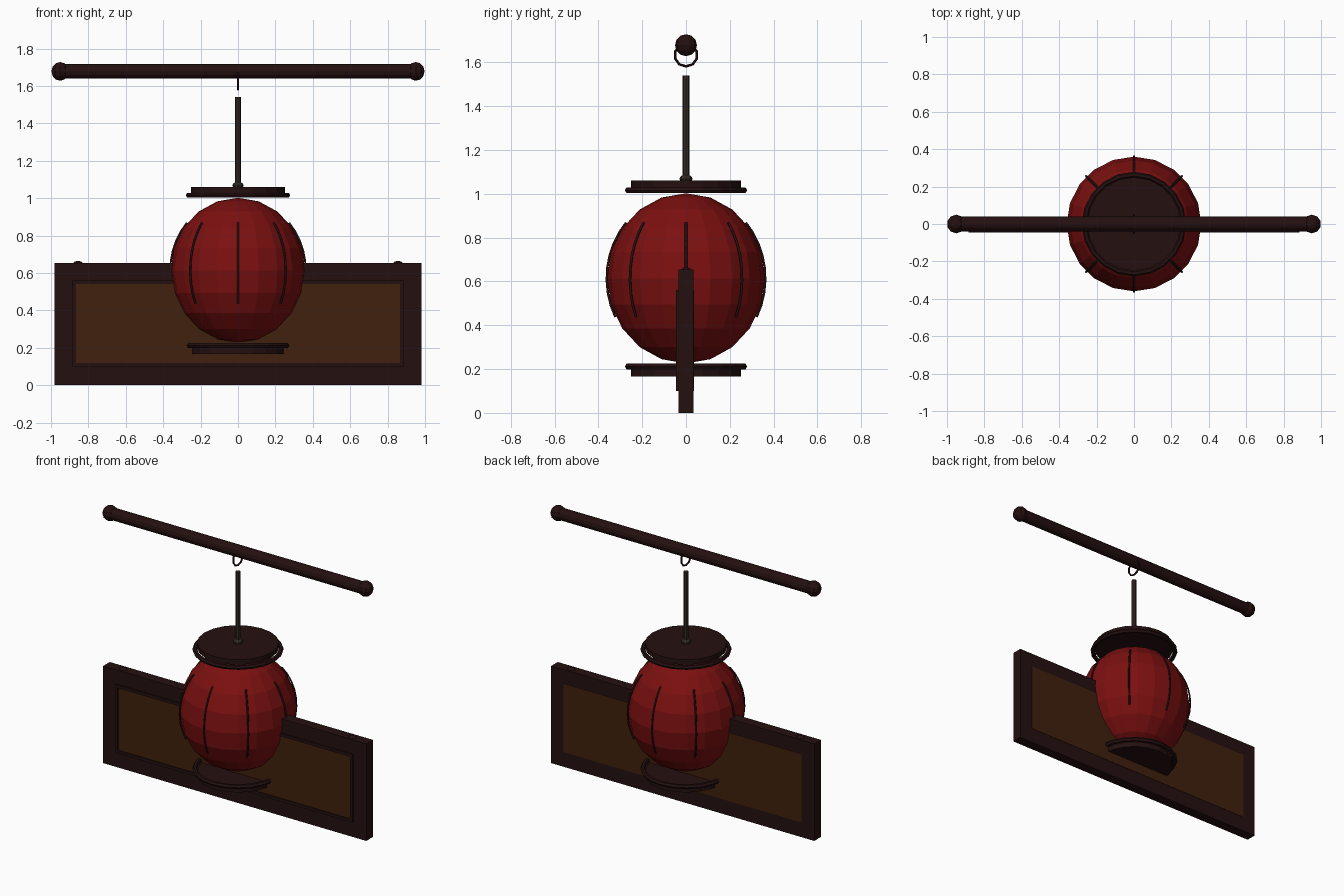
import bpy
from math import sin, cos, pi, radians

cube = bpy.data.objects.get("Cube")
if cube:
    bpy.data.objects.remove(cube)


def material(name, rgb):
    m = bpy.data.materials.new(name)
    m.use_nodes = True
    m.diffuse_color = (*rgb, 1)
    m.node_tree.nodes["Principled BSDF"].inputs["Base Color"].default_value = (*rgb, 1)
    return m


DARK = material("dark wood", (0.018, 0.005, 0.005))
RED = material("lantern red", (0.2, 0.005, 0.005))
AMBER = material("sign panel brown", (0.052, 0.015, 0.004))
CORD = material("cord grey brown", (0.035, 0.024, 0.018))


def finish(name, mat, scale=None):
    o = bpy.context.object
    o.name = name
    if scale:
        o.scale = scale
    o.data.materials.append(mat)
    return o


def box(name, mat, centre, size):
    bpy.ops.mesh.primitive_cube_add(size=1, location=centre)
    return finish(name, mat, size)


def cylinder(name, mat, centre, radius, depth, sides=12, rot=(0, 0, 0)):
    bpy.ops.mesh.primitive_cylinder_add(vertices=sides, radius=radius, depth=depth,
                                        location=centre, rotation=rot)
    return finish(name, mat)


def ball(name, mat, centre, scale, segments=10, rings=6):
    bpy.ops.mesh.primitive_uv_sphere_add(segments=segments, ring_count=rings, location=centre)
    return finish(name, mat, scale)


def ring(name, centre, major, minor, segments, rot=(0, 0, 0)):
    bpy.ops.mesh.primitive_torus_add(major_radius=major, minor_radius=minor, major_segments=segments,
                                     minor_segments=6, location=centre, rotation=rot)
    return finish(name, DARK)


# Sign board with a flush panel on both sides and a raised trim on the front
box("sign_board", DARK, (0, 0, 0.327), (1.96, 0.07, 0.654))
box("sign_panel", AMBER, (0, 0, 0.33), (1.77, 0.075, 0.46))
for side in (-1, 1):
    box("trim_upright", DARK, (0.875 * side, -0.036, 0.33), (0.02, 0.018, 0.46))
    box("trim_rail", DARK, (0, -0.036, 0.33 + 0.22 * side), (1.77, 0.018, 0.02))
    ball("corner_stud", DARK, (0.855 * side, 0, 0.638), (0.035, 0.03, 0.027))

# Lantern body
MID, RADIUS, HALF = 0.614, 0.36, 0.388
ball("lantern_body", RED, (0, 0, MID), (RADIUS, RADIUS, HALF), 20, 10)

# Eight thin ribs hugging the body
for i in range(8):
    a = i * pi / 4
    curve = bpy.data.curves.new("lantern_rib", "CURVE")
    curve.dimensions = "3D"
    curve.bevel_depth = 0.006
    curve.bevel_resolution = 1
    curve.use_fill_caps = True
    spline = curve.splines.new("POLY")
    steps = 9
    spline.points.add(steps - 1)
    for k, p in enumerate(spline.points):
        t = radians(-27 + 68 * k / (steps - 1))
        r = (RADIUS + 0.002) * cos(t)
        p.co = (r * cos(a), r * sin(a), MID + HALF * sin(t), 1)
    curve.materials.append(DARK)
    bpy.context.collection.objects.link(bpy.data.objects.new("lantern_rib", curve))

# Caps, each a disc with a wider ring next to the body
for name, side in (("top", 1), ("bottom", -1)):
    cylinder(name + "_cap", DARK, (0, 0, MID + 0.43 * side), 0.25, 0.034, 20)
    ring(name + "_cap_ring", (0, 0, MID + 0.402 * side), 0.264, 0.015, 20)

# Hanging cord with its knot
cylinder("cord", CORD, (0, 0, 1.295), 0.015, 0.49, 8)
ball("cord_knot", CORD, (0, 0, 1.068), (0.03, 0.03, 0.02), 8)

# Rod with ball ends and the hook ring
cylinder("rod", DARK, (0, 0, 1.678), 0.039, 1.86, 12, (0, pi / 2, 0))
for side in (-1, 1):
    ball("rod_end", DARK, (0.951 * side, 0, 1.678), (0.049, 0.05, 0.05))
ring("hook_ring", (0, 0, 1.633), 0.052, 0.006, 10, (0, pi / 2, 0))
